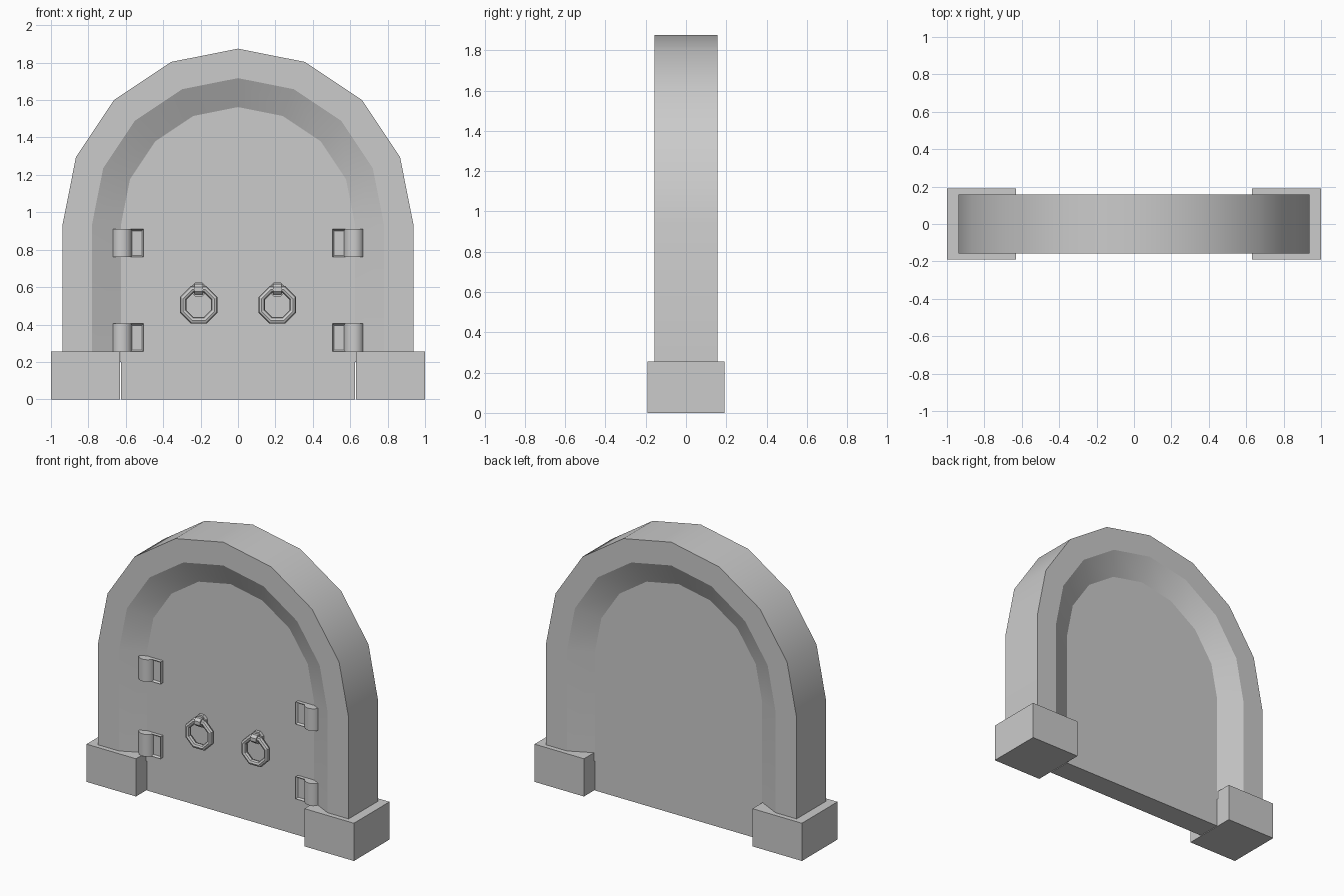
import bpy, bmesh, math
from mathutils import Matrix, Vector

if "Cube" in bpy.data.objects:
    bpy.data.objects.remove(bpy.data.objects["Cube"])

R_OUT, R_MID, R_IN = 0.9375, 0.78, 0.625
SPRING = 0.9375
FRAME_Y, DOOR_Y = 0.157, 0.08


def finish(name, bm, angle=None):
    bmesh.ops.recalc_face_normals(bm, faces=bm.faces)
    me = bpy.data.meshes.new(name)
    bm.to_mesh(me)
    bm.free()
    ob = bpy.data.objects.new(name, me)
    bpy.context.collection.objects.link(ob)
    if angle:
        bpy.ops.object.select_all(action='DESELECT')
        ob.select_set(True)
        bpy.context.view_layer.objects.active = ob
        bpy.ops.object.shade_smooth_by_angle(angle=math.radians(angle))
    return ob


def arch(r, y, base):
    pts = [(r, y, base)]
    for i in range(9):
        a = math.pi * i / 8
        pts.append((r * math.cos(a), y, SPRING + r * math.sin(a)))
    return pts + [(-r, y, base)]


def box(bm, lo, hi):
    lo, hi = Vector(lo), Vector(hi)
    m = Matrix.Translation((lo + hi) / 2) @ Matrix.Diagonal((*(hi - lo), 1))
    return bmesh.ops.create_cube(bm, size=1, matrix=m)['verts']


def cylinder(bm, center, r, depth, axis, sides):
    rot = Vector((0, 0, 1)).rotation_difference(Vector(axis)).to_matrix().to_4x4()
    spin = Matrix.Rotation(math.pi / sides, 4, 'Z')
    bmesh.ops.create_cone(bm, cap_ends=True, segments=sides, radius1=r, radius2=r,
                          depth=depth, matrix=Matrix.Translation(center) @ rot @ spin)


# Stone arch with sloped reveals on front and back
bm = bmesh.new()
section = [(R_IN, -DOOR_Y), (R_MID, -FRAME_Y), (R_OUT, -FRAME_Y),
           (R_OUT, FRAME_Y), (R_MID, FRAME_Y), (R_IN, DOOR_Y)]
rows = [[bm.verts.new(p) for p in arch(r, y, 0.2)] for r, y in section]
for a, b in zip(rows, rows[1:]):
    for i in range(len(a) - 1):
        bm.faces.new((a[i], a[i + 1], b[i + 1], b[i]))
finish("stone_arch", bm, 25)

# Door panel filling the arch
bm = bmesh.new()
front, back = [[bm.verts.new(p) for p in arch(R_IN, y, 0)] for y in (-DOOR_Y, DOOR_Y)]
bm.faces.new(front)
bm.faces.new(back[::-1])
for i in range(len(front)):
    j = (i + 1) % len(front)
    bm.faces.new((front[i], front[j], back[j], back[i]))
finish("door_panel", bm)

for side, s in (("left", -1), ("right", 1)):
    # Foot block
    bm = bmesh.new()
    box(bm, (min(s * 0.63, s), -0.19, 0), (max(s * 0.63, s), 0.19, 0.255))
    finish(side + "_foot_block", bm)

    # Hinges: upright barrel and a small leaf with sloped edges
    for level, z in (("lower", 0.33), ("upper", 0.835)):
        bm = bmesh.new()
        cylinder(bm, (s * 0.62, -0.08, z), 0.055, 0.15, (0, 0, 1), 16)
        finish(f"{side}_{level}_hinge_barrel", bm, 25)
        bm = bmesh.new()
        xs = sorted((s * 0.505, s * 0.58))
        verts = box(bm, (xs[0], -0.105, z - 0.075), (xs[1], -0.075, z + 0.075))
        face = min(bm.faces, key=lambda f: f.calc_center_median().y)
        bmesh.ops.inset_region(bm, faces=[face], thickness=0.013)
        for v in face.verts:
            v.co.y += 0.012
        finish(f"{side}_{level}_hinge_leaf", bm)

    # Octagonal pull ring
    cx, cz = s * 0.21, 0.505
    bpy.ops.mesh.primitive_torus_add(
        major_segments=8, minor_segments=8, major_radius=0.09, minor_radius=0.019,
        location=(cx, -0.112, cz), rotation=(math.pi / 2, math.pi / 8, 0))
    bpy.context.object.name = side + "_pull_ring"

    # Ring mount: back plate and clasp
    bm = bmesh.new()
    cylinder(bm, (cx, -0.087, 0.588), 0.043, 0.03, (0, 1, 0), 8)
    cylinder(bm, (cx, -0.11, 0.588), 0.03, 0.044, (1, 0, 0), 8)
    finish(side + "_ring_mount", bm)
